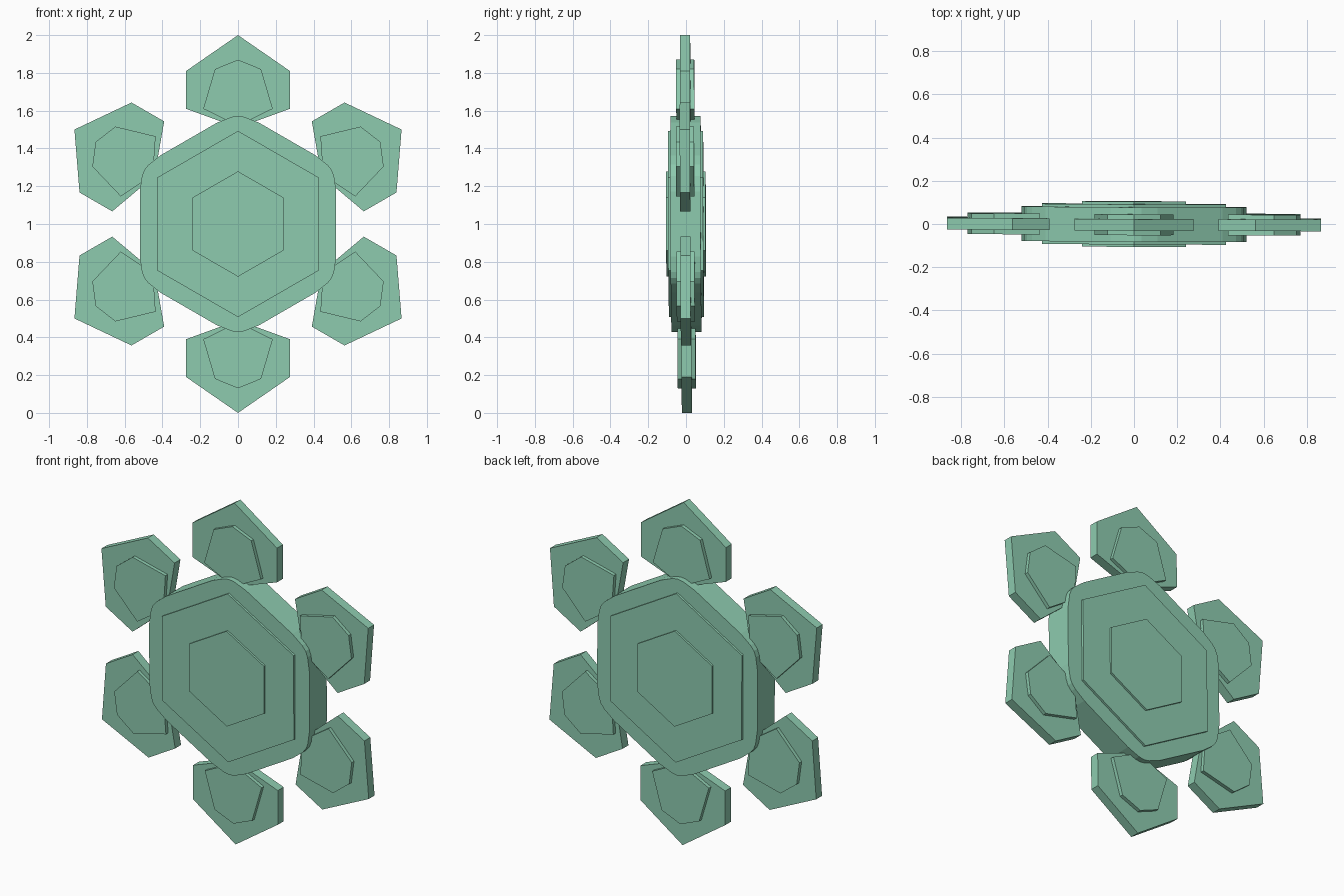
import bpy, bmesh
from math import sin, cos, radians

if "Cube" in bpy.data.objects:
    bpy.data.objects.remove(bpy.data.objects["Cube"])

mat = bpy.data.materials.new("pale_green")
mat.diffuse_color = (0.27, 0.60, 0.43, 1)
mat.use_nodes = True
mat.node_tree.nodes["Principled BSDF"].inputs["Base Color"].default_value = mat.diffuse_color


def turn(pts, deg):
    """Rotate (x, z) points clockwise about the ornament's centre."""
    c, s = cos(radians(deg)), sin(radians(deg))
    return [(x * c + z * s, z * c - x * s) for x, z in pts]


def mirror(half):
    """Close a right-hand half profile whose first and last points are on x = 0."""
    return half + [(-x, z) for x, z in half[-2:0:-1]]


def plate(name, pts, half_depth):
    """Extrude an (x, z) outline along y; the whole ornament leans very slightly."""
    bm = bmesh.new()
    rings = []
    for side in (-1, 1):
        rings.append([bm.verts.new((x, side * half_depth - 0.005 * (x + z), z + 1))
                      for x, z in pts])
    front, back = rings
    bm.faces.new(front)
    bm.faces.new(back[::-1])
    for i in range(len(pts)):
        j = (i + 1) % len(pts)
        bm.faces.new((front[i], back[i], back[j], front[j]))
    bmesh.ops.recalc_face_normals(bm, faces=bm.faces[:])
    me = bpy.data.meshes.new(name)
    bm.to_mesh(me)
    bm.free()
    me.materials.append(mat)
    ob = bpy.data.objects.new(name, me)
    bpy.context.collection.objects.link(ob)
    return ob


# Central body: hexagon with softened corners
corner = [(-0.11, 0.537), (-0.035, 0.567), (0, 0.573), (0.035, 0.567), (0.11, 0.537)]
body = [p for k in range(6) for p in turn(corner, 60 * k)]
plate("center_body", body, 0.080)

# Two stepped hexagons raised on both faces
for name, r, d in (("center_step", 0.493, 0.093), ("center_cap", 0.279, 0.105)):
    plate(name, [turn([(0, r)], 60 * k)[0] for k in range(6)], d)

# Six petals, each with a raised inner panel
petal = mirror([(0, 1.0), (0.275, 0.81), (0.275, 0.61), (0, 0.51)])
panel = mirror([(0, 0.87), (0.122, 0.82), (0.184, 0.61), (0, 0.52)])
for k in range(6):
    plate(f"petal_{k + 1}", turn(petal, 60 * k), 0.027)
    plate(f"petal_panel_{k + 1}", turn(panel, 60 * k), 0.048)
